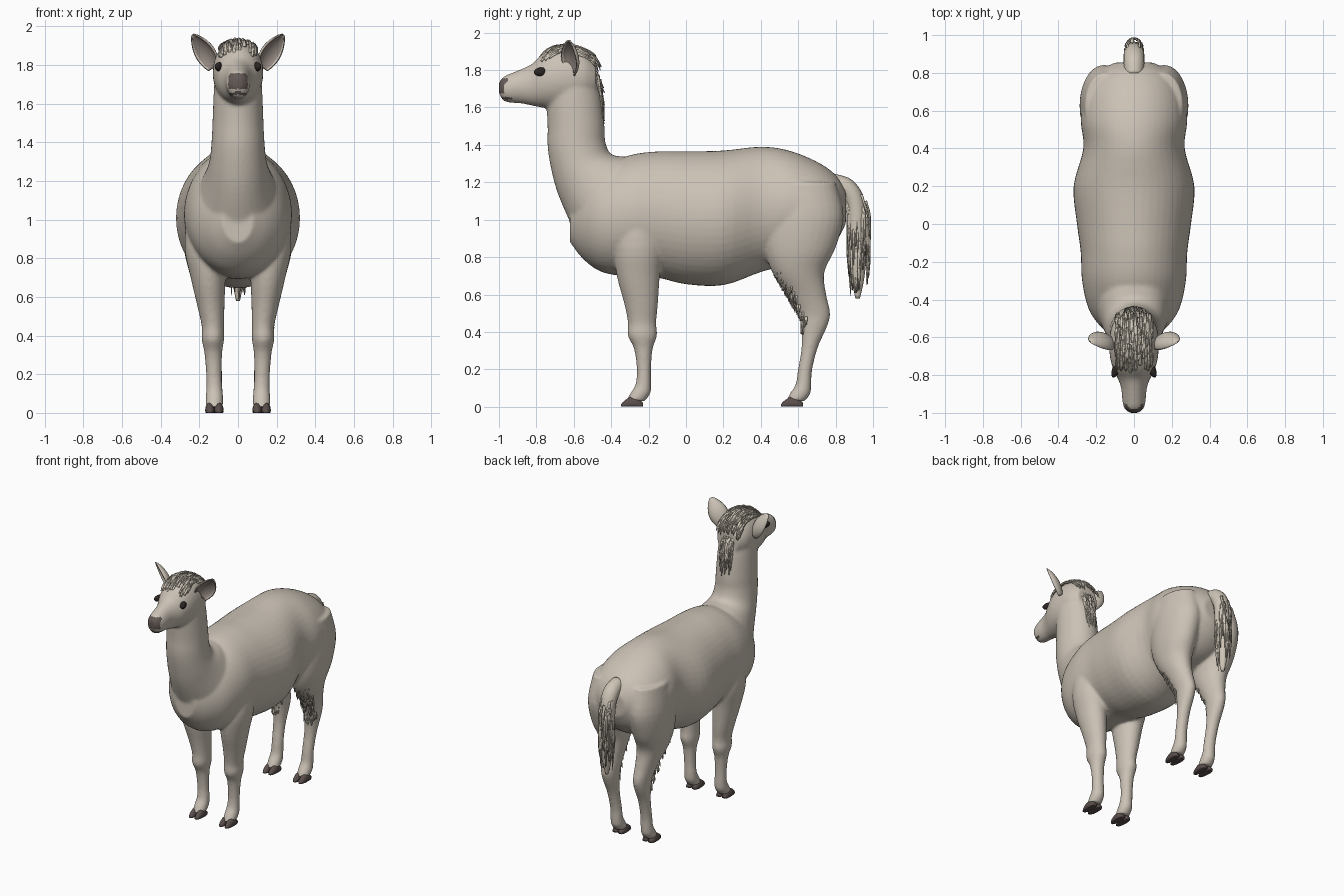
import bpy, bmesh, math, random
from mathutils import Vector as V

if "Cube" in bpy.data.objects:
    bpy.data.objects.remove(bpy.data.objects["Cube"])

random.seed(4)


def material(name, rgb):
    m = bpy.data.materials.new(name)
    m.diffuse_color = (*rgb, 1)
    m.use_nodes = True
    m.node_tree.nodes["Principled BSDF"].inputs["Base Color"].default_value = m.diffuse_color
    return m


WOOL = material("cream wool", (0.60, 0.54, 0.465))
HAIR = material("pale hair", (0.62, 0.56, 0.47))
HOOF = material("dark hoof", (0.10, 0.075, 0.07))
NOSE = material("nose brown", (0.13, 0.105, 0.095))
EYE = material("eye black", (0.025, 0.02, 0.018))
EAR = material("inner ear", (0.30, 0.25, 0.22))


def finish(name, bm, mats):
    bmesh.ops.recalc_face_normals(bm, faces=bm.faces)
    me = bpy.data.meshes.new(name)
    bm.to_mesh(me)
    bm.free()
    ob = bpy.data.objects.new(name, me)
    bpy.context.collection.objects.link(ob)
    for m in mats:
        me.materials.append(m)
    me.shade_smooth()
    return ob


def bake(ob):
    bpy.ops.object.select_all(action='DESELECT')
    ob.select_set(True)
    bpy.context.view_layer.objects.active = ob
    bpy.ops.object.convert(target='MESH')


def spline(st, steps):
    """Catmull-Rom through stations of any length."""
    out = []
    for i in range(len(st) - 1):
        a, b, c, d = st[max(i - 1, 0)], st[i], st[i + 1], st[min(i + 2, len(st) - 1)]
        for k in range(steps):
            t = k / steps
            out.append([0.5 * (2 * q + (r - p) * t + (2 * p - 5 * q + 4 * r - s) * t * t
                               + (3 * q - p - 3 * r + s) * t ** 3) for p, q, r, s in zip(a, b, c, d)])
    return out + [list(st[-1])]


def loft(bm, stations, n=28, steps=4, floor=None):
    """Skin ellipses (x, y, z, rx, depth, tilt); tilt 0 = flat ring, 90 = upright ring."""
    rings = []
    for x, y, z, rx, rd, tilt in spline(stations, steps):
        t, ring = math.radians(tilt), []
        for k in range(n):
            a = 2 * math.pi * k / n
            d = rd * math.sin(a)
            p = V((x + rx * math.cos(a), y + d * math.cos(t), z + d * math.sin(t)))
            if floor is not None:
                p.z = max(p.z, floor)
            ring.append(bm.verts.new(p))
        rings.append(ring)
    for r, s in zip(rings, rings[1:]):
        for k in range(n):
            bm.faces.new((r[k], r[(k + 1) % n], s[(k + 1) % n], s[k]))
    bm.faces.new(rings[0])
    bm.faces.new(rings[-1])


def strand(bm, pts, outward, w, t):
    """A flat lock of hair that tapers toward its end."""
    rings = []
    for i, p in enumerate(pts):
        tan = (pts[min(i + 1, len(pts) - 1)] - pts[max(i - 1, 0)]).normalized()
        side = tan.cross(outward).normalized()
        nor = side.cross(tan)
        f = 1 - 0.7 * (i / (len(pts) - 1)) ** 2
        rings.append([bm.verts.new(p + side * w * f * a + nor * t * f * b)
                      for a, b in ((1, 0), (0, 1), (-1, 0), (0, -1))])
    for r, s in zip(rings, rings[1:]):
        for k in range(4):
            bm.faces.new((r[k], r[(k + 1) % 4], s[(k + 1) % 4], s[k]))
    bm.faces.new(rings[0])
    bm.faces.new(rings[-1])


# Body: trunk, neck, head and legs fused into one skin
trunk = [(-.62, 1.0, .08, .12), (-.55, 1.0, .17, .21), (-.45, 1.0, .24, .28), (-.3, 1.02, .275, .325),
         (-.15, 1.027, .282, .338), (0, 1.01, .302, .355), (.2, 1.01, .32, .36), (.4, 1.055, .268, .335),
         (.55, 1.065, .282, .305), (.7, 1.055, .262, .255), (.8, 1.06, .20, .18), (.855, 1.07, .10, .09)]
neck = [(-.31, .98, .25, .30, 46), (-.37, 1.085, .23, .275, 37), (-.485, 1.215, .175, .218, 32),
        (-.557, 1.30, .148, .167, 17), (-.585, 1.4, .137, .155, 5), (-.588, 1.5, .132, .152, 0),
        (-.60, 1.65, .126, .147, 0), (-.61, 1.78, .118, .13, 0)]
head = [(-1.0, 1.705, .022, .03), (-.975, 1.70, .052, .065), (-.93, 1.705, .062, .08), (-.87, 1.715, .068, .095),
        (-.82, 1.722, .085, .113), (-.77, 1.742, .11, .142), (-.70, 1.755, .128, .165), (-.62, 1.76, .13, .17),
        (-.54, 1.76, .118, .14), (-.48, 1.75, .08, .09)]
front = [(.165, -.25, 1.05, .10, .11), (.17, -.255, .85, .105, .13), (.155, -.255, .7, .09, .115),
         (.14, -.24, .55, .07, .09), (.13, -.235, .45, .058, .076), (.13, -.233, .38, .058, .078),
         (.128, -.228, .31, .046, .05), (.125, -.225, .2, .04, .038), (.122, -.228, .12, .042, .042),
         (.122, -.245, .07, .046, .054), (.122, -.27, .03, .044, .05)]
hind = [(.15, .62, 1.2, .11, .18), (.16, .63, 1.02, .127, .213), (.165, .61, .85, .115, .19),
        (.155, .60, .72, .095, .14), (.14, .645, .6, .07, .105), (.13, .685, .5, .055, .086),
        (.128, .685, .43, .05, .07), (.126, .662, .32, .042, .044), (.123, .637, .2, .04, .038),
        (.122, .628, .12, .042, .042), (.122, .61, .07, .046, .055), (.122, .585, .03, .044, .05)]
bm = bmesh.new()
loft(bm, [(0, y, z, rx, rz, 90) for y, z, rx, rz in trunk], 48)
loft(bm, [(0, *s) for s in neck], 36)
loft(bm, [(0, y, z, rx, rz, 90) for y, z, rx, rz in head], 32)
for leg in (front, hind):
    for sx in (1, -1):
        loft(bm, [(sx * x, y, z, rx, ry, 0) for x, y, z, rx, ry in leg])
body = finish("body", bm, [WOOL, NOSE])
rm = body.modifiers.new("fuse", 'REMESH')
rm.mode, rm.voxel_size, rm.use_smooth_shade = 'VOXEL', .0105, True
sm = body.modifiers.new("soften", 'SMOOTH')
sm.factor, sm.iterations = .5, 5
bake(body)
for p in body.data.polygons:
    x, y, z = p.center
    pad = y < -.955 and 1.675 < z < 1.755 and abs(x) < .05
    mouth = y < -.93 and abs(z - 1.655 + abs(x) * .15) < .008
    p.material_index = 1 if pad or mouth else 0
    p.use_smooth = True

# Hooves: two toes on each foot
bm = bmesh.new()
for y0 in (-.265, .59):
    for sx in (1, -1):
        for toe in (-.023, .023):
            x = sx * .122 + toe
            loft(bm, [(x, y0 - .083, .004, .009, .009, 90), (x, y0 - .065, .01, .019, .022, 90),
                      (x, y0 - .03, .015, .024, .038, 90), (x, y0 + .01, .012, .024, .032, 90),
                      (x, y0 + .035, .008, .015, .014, 90)], 14, 3, 0)
finish("hooves", bm, [HOOF])

# Eyes
for sx, side in ((1, "left"), (-1, "right")):
    bpy.ops.mesh.primitive_uv_sphere_add(segments=24, ring_count=14, radius=1, location=(sx * .096, -.772, 1.79))
    eye = bpy.context.object
    eye.name = side + "_eye"
    eye.scale = (.02, .043, .024)
    eye.rotation_euler = (0, 0, sx * .38)
    eye.data.materials.append(EYE)
    eye.data.shade_smooth()

# Ears: cupped leaves opening forward and outward
for sx, side in ((1, "left"), (-1, "right")):
    axis, perp, back = V((.53 * sx, 0, .85)), V((.85 * sx, 0, -.53)), V((0, 1, 0))
    opening = (perp * .65 - back * .75).normalized()
    across = (perp * .75 + back * .65).normalized()
    bm = bmesh.new()
    grid = []
    for i in range(15):
        u = i / 14
        half = .006 + .056 * math.sin(math.pi * min(1, u * .84 + .16)) ** .8
        mid = V((.128 * sx, -.625, 1.785)) + axis * (.2 * u)
        grid.append([bm.verts.new(mid + across * half * math.sin(v * .26) - opening * half * .65 * math.cos(v * .26))
                     for v in range(-6, 7)])
    for r, s in zip(grid, grid[1:]):
        for k in range(12):
            bm.faces.new((r[k], r[k + 1], s[k + 1], s[k]))
    ear = finish(side + "_ear", bm, [WOOL, EAR])
    so = ear.modifiers.new("thickness", 'SOLIDIFY')
    so.thickness, so.offset = .009, 0
    bake(ear)
    for p in ear.data.polygons:
        p.material_index = 1 if p.normal.dot(opening) > .3 else 0

# Crown hair: locks combed back over the skull and down the nape
bm = bmesh.new()
for i in range(190):
    a, t0 = random.uniform(-1, 1), random.uniform(.55, 2.5)
    span, lift = random.uniform(.3, .6), random.uniform(0, .012)
    pts = []
    for k in range(6):
        t = t0 + span * k / 5
        r = 1 + lift * 6 * k / 5
        pts.append(V((.112 * math.sin(a) * r, -.635 - .18 * math.cos(t) * math.cos(a * .6) * r,
                      1.775 + .158 * math.sin(t) * math.cos(a * .75) * r)))
    strand(bm, pts, V((math.sin(a) * .7, -math.cos(t0), math.sin(t0))), random.uniform(.007, .012), .006)
for i in range(34):
    x, z = random.uniform(-.05, .05), random.uniform(1.7, 1.84)
    drop = random.uniform(.1, .2) * (1 - abs(x) * 7)+ .05
    pts = [V((x, -.458 + x * x * -6 + .022 * k / 5 + max(0, z - 1.75) * -.5 * (1 - k / 5), z - drop * k / 5))
           for k in range(6)]
    strand(bm, pts, V((x * 4, 1, 0)), .009, .007)
finish("crown_hair", bm, [HAIR])

# Tail: core with hanging locks around it
bm = bmesh.new()
loft(bm, [(0, .79, 1.19, .05, .055, 80), (0, .86, 1.165, .055, .055, 60), (0, .905, 1.09, .054, .052, 25),
          (0, .915, .95, .052, .05, 0), (0, .918, .8, .046, .046, 0), (0, .918, .68, .03, .034, 0),
          (0, .918, .58, .01, .012, 0)], 20)
for i in range(110):
    a, z = random.uniform(0, 2 * math.pi), random.uniform(.76, 1.14)
    length = random.uniform(.12, .24)
    out = V((math.cos(a), math.sin(a), 0))
    pts = []
    for k in range(6):
        zz = z - length * k / 5
        r = .05 + .008 * k / 5 - max(0, .8 - zz) * .1
        yc = .918 - max(0, zz - 1.03) * .25 + max(0, math.sin(a)) * .012
        pts.append(V((out.x * r * .9, yc + out.y * r, zz)))
    strand(bm, pts, out, random.uniform(.007, .011), .006)
finish("tail", bm, [HAIR])

# Leg feathering: short tufts down the front of each hind leg
bm = bmesh.new()
for sx in (1, -1):
    for i in range(85):
        f = random.random()
        a = random.uniform(-.9, .9)
        z = .76 - .33 * f
        cy, ry = .60 + .085 * min(1, f * 1.25), .135 - .07 * min(1, f * 1.2)
        out = V((math.sin(a), -math.cos(a), 0))
        p = V((sx * (.155 - .025 * f), cy, z)) + V((out.x * (.09 - .04 * f), out.y * ry, 0))
        pts = [p + out * (.011 * k / 3) + V((0, .006 * k / 3, -.045 * k / 3)) for k in range(4)]
        strand(bm, pts, out, .008, .006)
finish("leg_feathering", bm, [HAIR])
